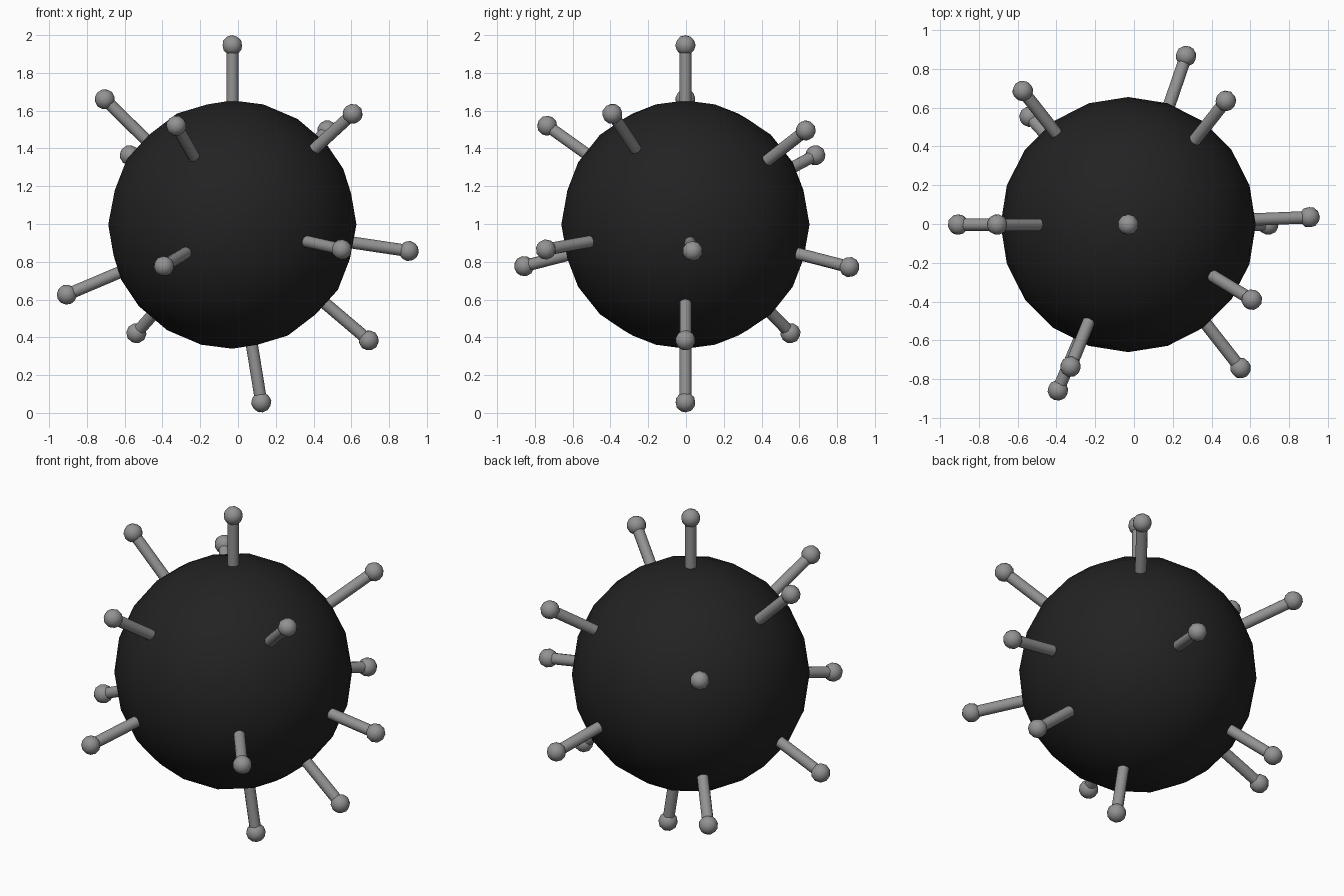
import bpy
from mathutils import Vector

cube = bpy.data.objects.get("Cube")
if cube:
    bpy.data.objects.remove(cube, do_unlink=True)


def make_material(name, value):
    mat = bpy.data.materials.new(name)
    mat.use_nodes = True
    colour = (value, value, value, 1)
    mat.diffuse_color = colour
    bsdf = mat.node_tree.nodes["Principled BSDF"]
    bsdf.inputs["Base Color"].default_value = colour
    return mat


BLACK = make_material("black shell", 0.016)
GREY = make_material("grey metal", 0.29)

CENTRE = Vector((-0.03, -0.003, 0.997))
BODY_RADIUS = 0.657
ROD_RADIUS = 0.032
KNOB_RADIUS = 0.054


def finish(name, mat):
    obj = bpy.context.object
    obj.name = name
    obj.data.materials.append(mat)
    bpy.ops.object.shade_smooth_by_angle(angle=0.9)
    return obj


def add_ball(name, radius, location, subdivisions, mat):
    bpy.ops.mesh.primitive_ico_sphere_add(
        subdivisions=subdivisions, radius=radius, location=location)
    return finish(name, mat)


def add_spike(number, tip):
    # Radial rod, rooted just under the shell, with a round knob at its end
    direction = (tip - CENTRE).normalized()
    root = CENTRE + direction * BODY_RADIUS * 0.9
    turn = direction.to_track_quat("Z", "Y").to_euler()
    bpy.ops.mesh.primitive_cylinder_add(
        vertices=12, radius=ROD_RADIUS, depth=(tip - root).length,
        location=(root + tip) / 2, rotation=turn)
    finish(f"spike_rod_{number}", GREY)
    knob = add_ball(f"spike_knob_{number}", KNOB_RADIUS, tip, 2, GREY)
    knob.rotation_euler = turn


# Round body
add_ball("body", BODY_RADIUS, CENTRE, 3, BLACK)

# Knob centres of the spikes
TIPS = [
    (-0.03, -0.003, 1.946),   # top
    (-0.705, -0.003, 1.66),   # upper ring
    (-0.327, -0.735, 1.52),
    (0.607, -0.39, 1.583),
    (0.473, 0.634, 1.495),
    (-0.573, 0.685, 1.364),
    (0.904, 0.035, 0.857),    # middle ring
    (0.549, -0.742, 0.865),
    (0.268, 0.865, 0.772),
    (-0.392, -0.857, 0.777),
    (-0.906, -0.003, 0.626),  # lower ring
    (-0.538, 0.553, 0.422),
    (0.692, -0.003, 0.384),
    (0.123, -0.003, 0.056),   # bottom
]
for i, tip in enumerate(TIPS, 1):
    add_spike(i, Vector(tip))
